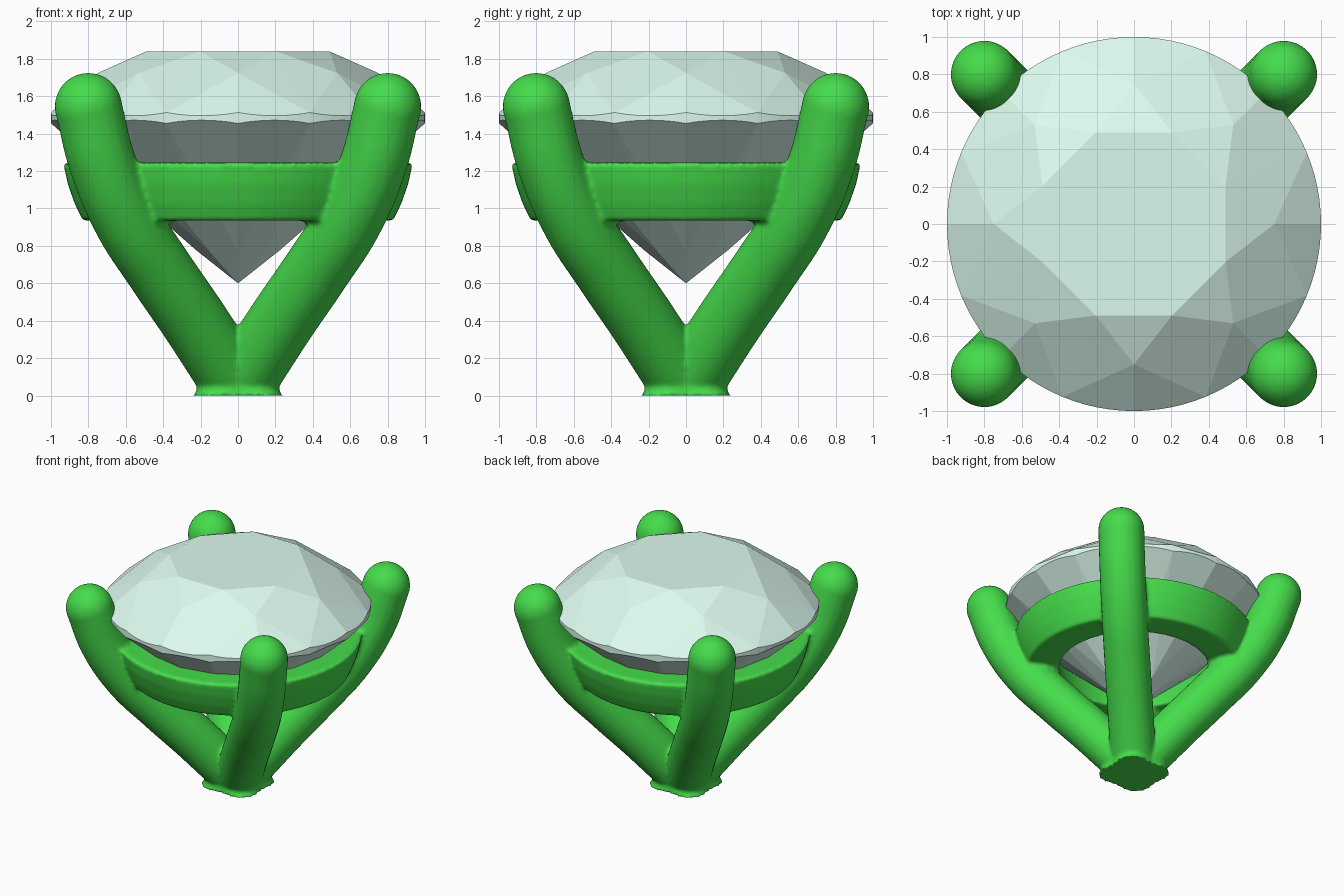
import bpy, bmesh
from math import cos, sin, pi, sqrt, radians
from mathutils import Vector

if "Cube" in bpy.data.objects:
    bpy.data.objects.remove(bpy.data.objects["Cube"])


def material(name, rgb):
    m = bpy.data.materials.new(name)
    m.diffuse_color = (*rgb, 1)
    m.use_nodes = True
    m.node_tree.nodes["Principled BSDF"].inputs["Base Color"].default_value = m.diffuse_color
    return m


def to_object(bm, name, mat):
    bmesh.ops.recalc_face_normals(bm, faces=bm.faces)
    me = bpy.data.meshes.new(name)
    bm.to_mesh(me)
    bm.free()
    ob = bpy.data.objects.new(name, me)
    bpy.context.collection.objects.link(ob)
    me.materials.append(mat)
    return ob


GREEN = material("green_metal", (0.06, 0.72, 0.07))
MINT = material("mint_gem", (0.72, 0.96, 0.86))


def polar(r, deg, z):
    return (r * cos(radians(deg)), r * sin(radians(deg)), z)


# Round brilliant gem: the hull of its facet corners
bm = bmesh.new()
points = [(0, 0, 0.6)]
for i in range(8):
    a = 45 * i
    points += [polar(0.53, a + 22.5, 1.84),      # table
               polar(0.75, a, 1.724),            # star tips
               polar(0.22, a, 0.6 + 0.855 * 0.22 * cos(pi / 8))]
for i in range(96):
    a = 3.75 * i
    off = (a % 22.5) - 11.25                     # scalloped girdle
    dip = cos(radians(off)) - cos(radians(11.25))
    points += [polar(1, a, 1.513 - 0.88 * dip), polar(1, a, 1.455 + 0.9 * dip)]
for p in points:
    bm.verts.new(p)
bmesh.ops.convex_hull(bm, input=bm.verts)
bmesh.ops.dissolve_limit(bm, angle_limit=radians(0.6), verts=bm.verts, edges=bm.edges)
to_object(bm, "gem", MINT)

# Claw prongs: round tubes along a curve in each diagonal plane
PRONG_R = 0.18
PATH = [(-0.17, -0.22), (0.105, 0.2), (0.235, 0.4), (0.42, 0.67),
        (0.6, 0.95), (0.727, 1.25), (0.8, 1.545)]
metal = bmesh.new()
for sx in (-1, 1):
    for sy in (-1, 1):
        cu = bpy.data.curves.new("prong_path", 'CURVE')
        cu.dimensions = '3D'
        cu.bevel_depth = PRONG_R
        cu.bevel_resolution = 8
        cu.use_fill_caps = True
        sp = cu.splines.new('BEZIER')
        sp.bezier_points.add(len(PATH) - 1)
        for bp, (d, z) in zip(sp.bezier_points, PATH):
            bp.co = (sx * d, sy * d, z)
            bp.handle_left_type = bp.handle_right_type = 'AUTO'
        tmp = bpy.data.objects.new("prong_path", cu)
        bpy.context.collection.objects.link(tmp)
        bpy.context.view_layer.update()
        me = tmp.to_mesh()
        metal.from_mesh(me)
        tmp.to_mesh_clear()
        bpy.data.objects.remove(tmp)
        # ball tip
        tip = bmesh.ops.create_uvsphere(metal, u_segments=36, v_segments=24, radius=PRONG_R)
        bmesh.ops.translate(metal, verts=tip["verts"],
                            vec=Vector((sx * 0.8, sy * 0.8, PATH[-1][1])))
bmesh.ops.remove_doubles(metal, verts=metal.verts, dist=1e-4)

# Flat foot: cut the tubes at the ground
bmesh.ops.bisect_plane(metal, geom=metal.verts[:] + metal.edges[:] + metal.faces[:],
                       plane_co=(0, 0, 0), plane_no=(0, 0, -1), clear_outer=True)
bmesh.ops.holes_fill(metal, edges=[e for e in metal.edges if e.is_boundary], sides=0)

# Seat ring: bowed band that carries the gem
PROFILE = [(0.58, 0.935), (0.83, 0.935), (0.875, 1.03), (0.91, 1.13),
           (0.935, 1.245), (0.66, 1.245)]
N = 96
rings = [[metal.verts.new(polar(r, 360 * i / N, z)) for r, z in PROFILE] for i in range(N)]
for i in range(N):
    a, b = rings[i], rings[(i + 1) % N]
    for j in range(len(PROFILE)):
        k = (j + 1) % len(PROFILE)
        metal.faces.new((a[j], b[j], b[k], a[k]))

# Fuse prongs and ring into one cast piece with soft joints
setting = to_object(metal, "claw_setting", GREEN)
rm = setting.modifiers.new("fuse", 'REMESH')
rm.mode = 'VOXEL'
rm.voxel_size = 0.016
rm.use_smooth_shade = True
sm = setting.modifiers.new("soften", 'SMOOTH')
sm.factor = 0.5
sm.iterations = 5
